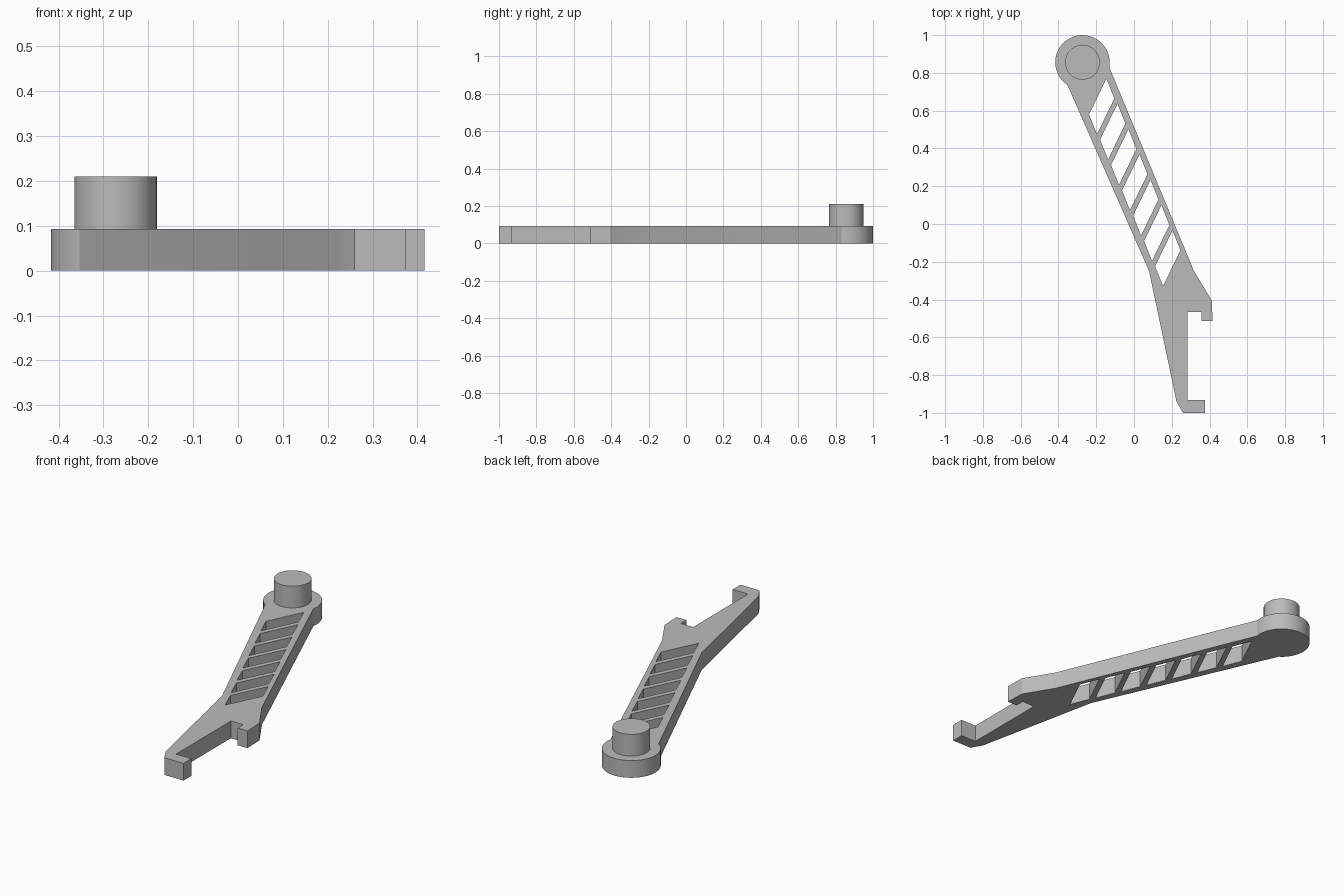
import bpy, bmesh
from math import cos, sin, radians

cube = bpy.data.objects.get("Cube")
if cube:
    bpy.data.objects.remove(cube)

PIVOT = (-0.273, 0.856)
HEAD_R, PIN_R = 0.144, 0.092
ARM_H, PIN_TOP = 0.093, 0.21

grey = bpy.data.materials.new("plain grey")
grey.use_nodes = True
colour = (0.5, 0.5, 0.5, 1)
grey.diffuse_color = colour
grey.node_tree.nodes["Principled BSDF"].inputs["Base Color"].default_value = colour


def finish(obj):
    """Make the object active, give it the material and smooth its curved sides."""
    bpy.ops.object.select_all(action='DESELECT')
    obj.select_set(True)
    bpy.context.view_layer.objects.active = obj
    obj.data.materials.clear()
    obj.data.materials.append(grey)
    bpy.ops.object.shade_smooth_by_angle(angle=radians(20))


def add_loop(curve, points):
    spline = curve.splines.new('POLY')
    spline.points.add(len(points) - 1)
    for p, (x, y) in zip(spline.points, points):
        p.co = (x, y, 0, 1)
    spline.use_cyclic_u = True


# Arm outline: hooked jaw, then the round head
outline = [(-0.353, 0.737), (0.08, -0.25), (0.225, -0.94), (0.26, -1), (0.375, -1),
           (0.375, -0.933), (0.283, -0.933), (0.283, -0.465), (0.357, -0.465),
           (0.357, -0.513), (0.416, -0.513), (0.412, -0.405), (0.318, -0.25)]
STEPS = 48
for i in range(STEPS):
    a = radians(-10 + 246 * i / STEPS)
    outline.append((PIVOT[0] + HEAD_R * cos(a), PIVOT[1] + HEAD_R * sin(a)))

profile = bpy.data.curves.new("arm_profile", 'CURVE')
profile.dimensions = '2D'
profile.fill_mode = 'BOTH'
profile.extrude = ARM_H / 2
add_loop(profile, outline)

# Row of slanted windows between the two rails
down, across = (0.042, -0.105), (0.092, 0.19)
for i in range(7):
    x, y = -0.238 + 0.0583 * i, 0.58 - 0.134 * i
    add_loop(profile, [(x, y), (x + down[0], y + down[1]),
                       (x + down[0] + across[0], y + down[1] + across[1]),
                       (x + across[0], y + across[1])])

# Turn the filled profile into a solid mesh resting on the ground
source = bpy.data.objects.new("arm_source", profile)
bpy.context.collection.objects.link(source)
bpy.context.view_layer.update()
mesh = bpy.data.meshes.new_from_object(source.evaluated_get(bpy.context.evaluated_depsgraph_get()))
bpy.data.objects.remove(source)
arm = bpy.data.objects.new("lattice_arm", mesh)
bpy.context.collection.objects.link(arm)
bm = bmesh.new()
bm.from_mesh(mesh)
bmesh.ops.remove_doubles(bm, verts=bm.verts, dist=0.0001)
bmesh.ops.translate(bm, verts=bm.verts, vec=(0, 0, ARM_H / 2))
bmesh.ops.recalc_face_normals(bm, faces=bm.faces)
bm.to_mesh(mesh)
bm.free()
finish(arm)

# Pivot pin standing on the head
bpy.ops.mesh.primitive_cylinder_add(vertices=64, radius=PIN_R, depth=PIN_TOP - ARM_H,
                                    location=(*PIVOT, (PIN_TOP + ARM_H) / 2))
pin = bpy.context.object
pin.name = "pivot_pin"
finish(pin)
